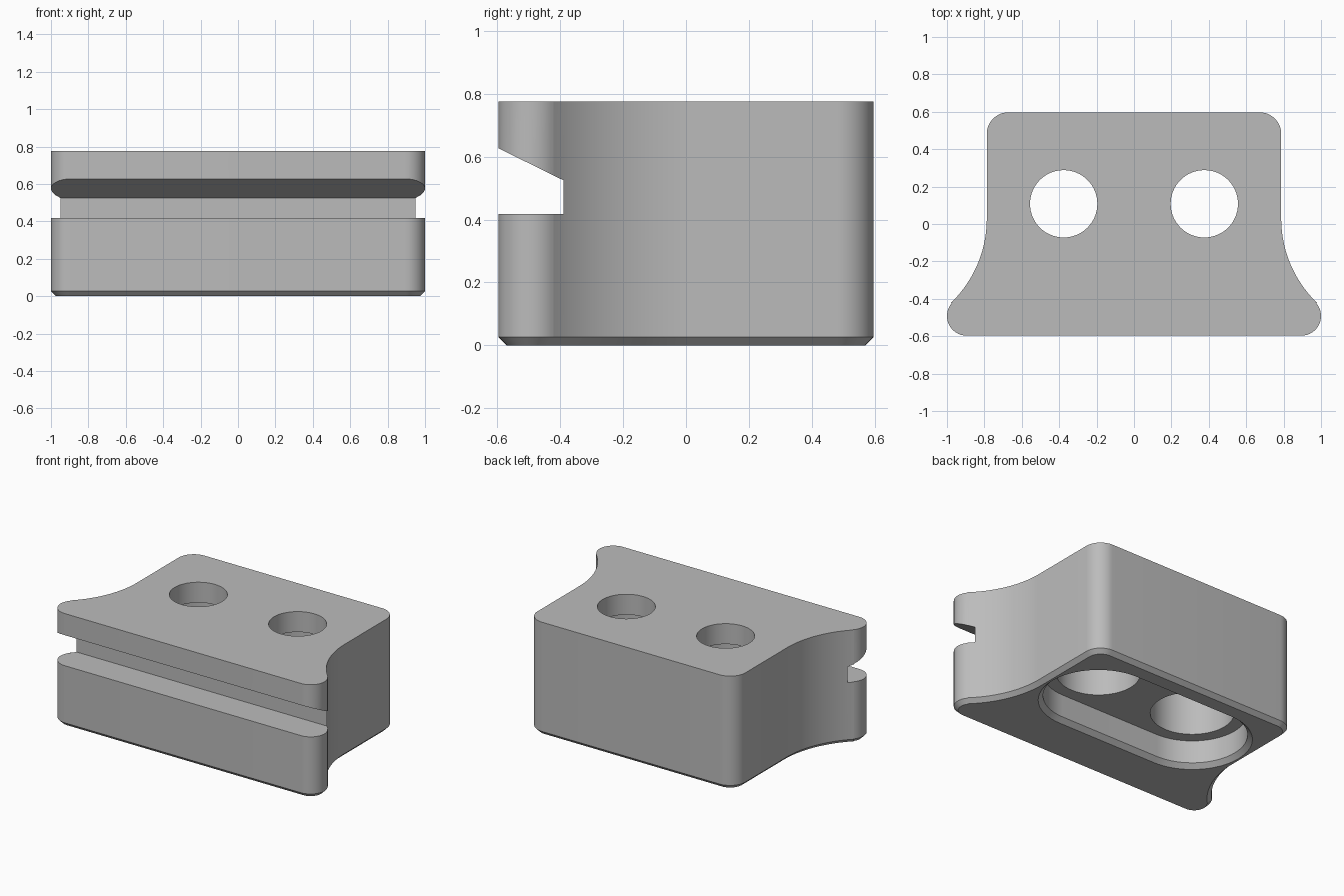
import bpy, bmesh
from math import cos, sin, radians

if "Cube" in bpy.data.objects:
    bpy.data.objects.remove(bpy.data.objects["Cube"], do_unlink=True)

DEPTH, HEIGHT, CHAMFER = 0.597, 0.775, 0.027
HOLE_X, HOLE_Y = 0.376, 0.108

grey = bpy.data.materials.new("plain grey")
grey.use_nodes = True
grey.diffuse_color = (0.5, 0.5, 0.5, 1)
grey.node_tree.nodes["Principled BSDF"].inputs["Base Color"].default_value = grey.diffuse_color


def arc(cx, cy, r, a0, a1, n):
    angles = [radians(a0 + (a1 - a0) * i / n) for i in range(n + 1)]
    return [(cx + r * cos(a), cy + r * sin(a)) for a in angles]


def body_outline(inset):
    """Flared plan: rounded back corners, hollow flanks, rounded front feet."""
    half = arc(0.672, DEPTH - 0.115, 0.115 - inset, 90, 0, 12)
    half += arc(1.415, 0.03, 0.628 + inset, 180, 226, 20)
    half += arc(0.895, 0.105 - DEPTH, 0.105 - inset, 44, -90, 16)
    return half + [(-x, y) for x, y in reversed(half)]


def slot_outline(r):
    return (arc(HOLE_X, HOLE_Y, r, -90, 90, 32)
            + arc(-HOLE_X, HOLE_Y, r, 90, 270, 32))


def circle(x, r):
    return arc(x, HOLE_Y, r, 0, 360, 64)[:-1]


def loft(name, layers):
    """Closed solid through matching rings of 3D points."""
    bm = bmesh.new()
    rings = [[bm.verts.new(p) for p in ring] for ring in layers]
    for low, high in zip(rings, rings[1:]):
        for i in range(len(low)):
            j = (i + 1) % len(low)
            bm.faces.new((low[i], low[j], high[j], high[i]))
    bm.faces.new(rings[0])
    bm.faces.new(rings[-1])
    bmesh.ops.recalc_face_normals(bm, faces=bm.faces)
    mesh = bpy.data.meshes.new(name)
    bm.to_mesh(mesh)
    bm.free()
    mesh.materials.append(grey)
    obj = bpy.data.objects.new(name, mesh)
    bpy.context.collection.objects.link(obj)
    return obj


def at(z, outline):
    return [(x, y, z) for x, y in outline]


# Block with a chamfered bottom rim
block = loft("clamp_block", [at(0, body_outline(CHAMFER)),
                             at(CHAMFER, body_outline(0)),
                             at(HEIGHT, body_outline(0))])

# Front groove with a sloping roof
groove = [(-0.39, 0.418), (-0.39, 0.525), (-0.597, 0.627), (-0.8, 0.727), (-0.8, 0.418)]
cutters = [loft("groove_cutter", [[(x, y, z) for y, z in groove] for x in (-1.2, 1.2)])]

# Underside pocket with a chamfered mouth
cutters.append(loft("pocket_cutter", [at(-0.03, slot_outline(0.40)),
                                      at(0.03, slot_outline(0.34)),
                                      at(0.185, slot_outline(0.34))]))

# Stepped bolt holes: wide bore below, narrow opening on top
for x in (-HOLE_X, HOLE_X):
    for r, low, high in ((0.258, 0.1, 0.635), (0.18, 0.5, 0.9)):
        cutters.append(loft("bore_cutter", [at(low, circle(x, r)), at(high, circle(x, r))]))

bpy.context.view_layer.objects.active = block
for cutter in cutters:
    cutter.hide_render = True
    cut = block.modifiers.new(cutter.name, "BOOLEAN")
    cut.operation, cut.solver, cut.object = "DIFFERENCE", "EXACT", cutter
    bpy.ops.object.modifier_apply(modifier=cut.name)
    bpy.data.objects.remove(cutter, do_unlink=True)

bpy.ops.object.select_all(action="DESELECT")
block.select_set(True)
bpy.ops.object.shade_smooth_by_angle(angle=radians(25))
